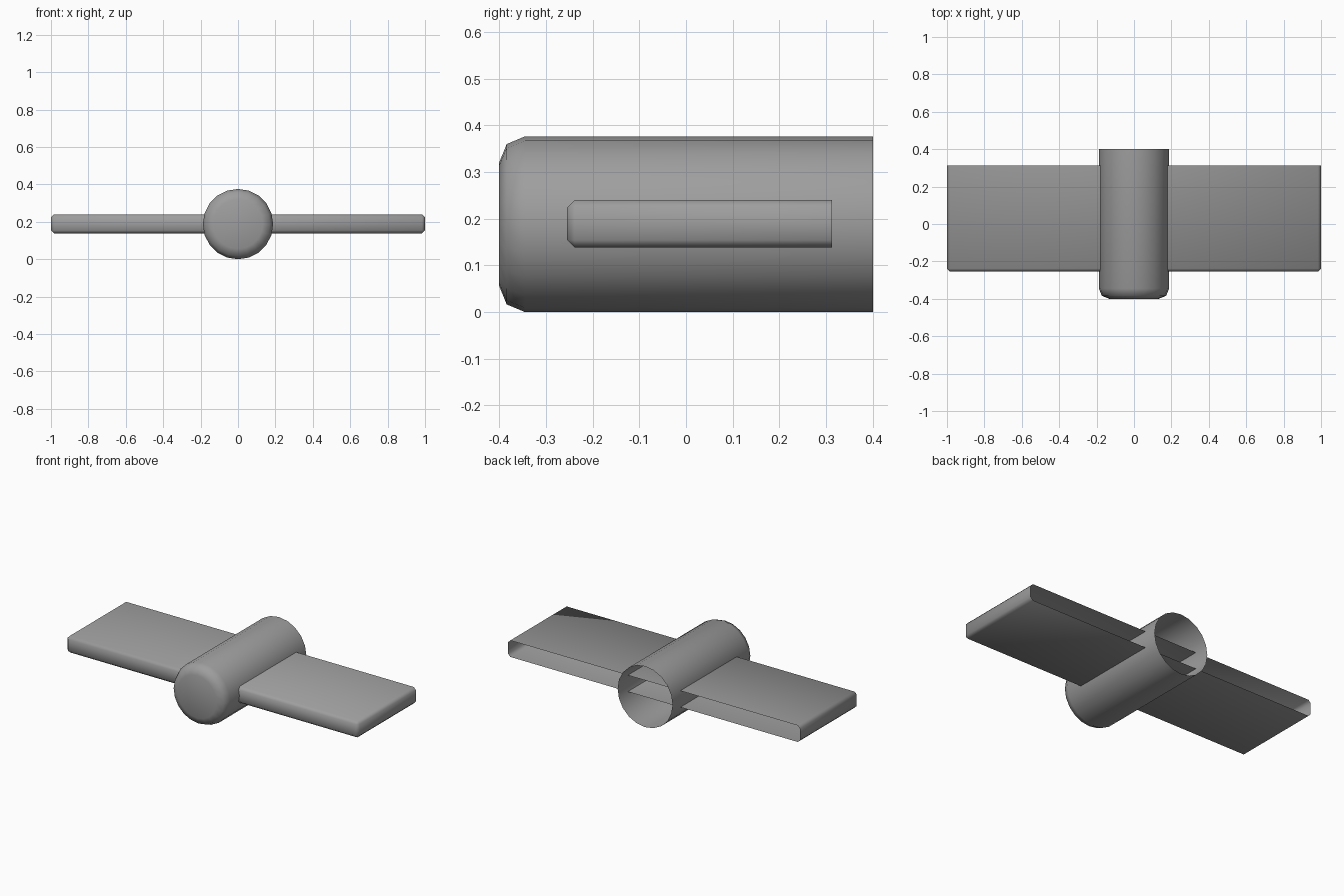
import bpy, bmesh, math
from mathutils import Matrix

if "Cube" in bpy.data.objects:
    bpy.data.objects.remove(bpy.data.objects["Cube"])

ZC = 0.188  # height of the shared centre line

# Dark grey finish for both parts
grey = bpy.data.materials.new("dark_grey")
grey.diffuse_color = (0.34, 0.34, 0.34, 1)
grey.use_nodes = True
grey.node_tree.nodes["Principled BSDF"].inputs["Base Color"].default_value = grey.diffuse_color


def finish(name, bm, bevel, segments):
    # open the back (+y), then round every remaining hard edge
    back = [f for f in bm.faces if f.normal.y > 0.9]
    bmesh.ops.delete(bm, geom=back, context='FACES')
    hard = [e for e in bm.edges
            if not e.is_boundary and e.calc_face_angle() > math.radians(60)]
    bmesh.ops.bevel(bm, geom=hard, offset=bevel, offset_type='OFFSET',
                    segments=segments, profile=0.5, affect='EDGES')
    for f in bm.faces:
        f.smooth = True
    mesh = bpy.data.meshes.new(name)
    bm.to_mesh(mesh)
    bm.free()
    mesh.materials.append(grey)
    obj = bpy.data.objects.new(name, mesh)
    bpy.context.collection.objects.link(obj)
    return obj


# Barrel: 20-sided tube lying along y, rounded closed front, open back
bm = bmesh.new()
bmesh.ops.create_cone(bm, cap_ends=True, segments=20, radius1=0.188, radius2=0.188,
                      depth=0.8,
                      matrix=Matrix.Translation((0, 0, ZC)) @ Matrix.Rotation(math.pi / 2, 4, 'X'))
bm.normal_update()
finish("barrel", bm, 0.055, 2)

# Crossbar: thin flat plate running through the barrel, open back
bm = bmesh.new()
bmesh.ops.create_cube(bm, size=1, matrix=Matrix.Translation((0, 0.029, 0.189))
                      @ Matrix.Diagonal((2.0, 0.567, 0.102, 1)))
bm.normal_update()
finish("crossbar", bm, 0.016, 1)
